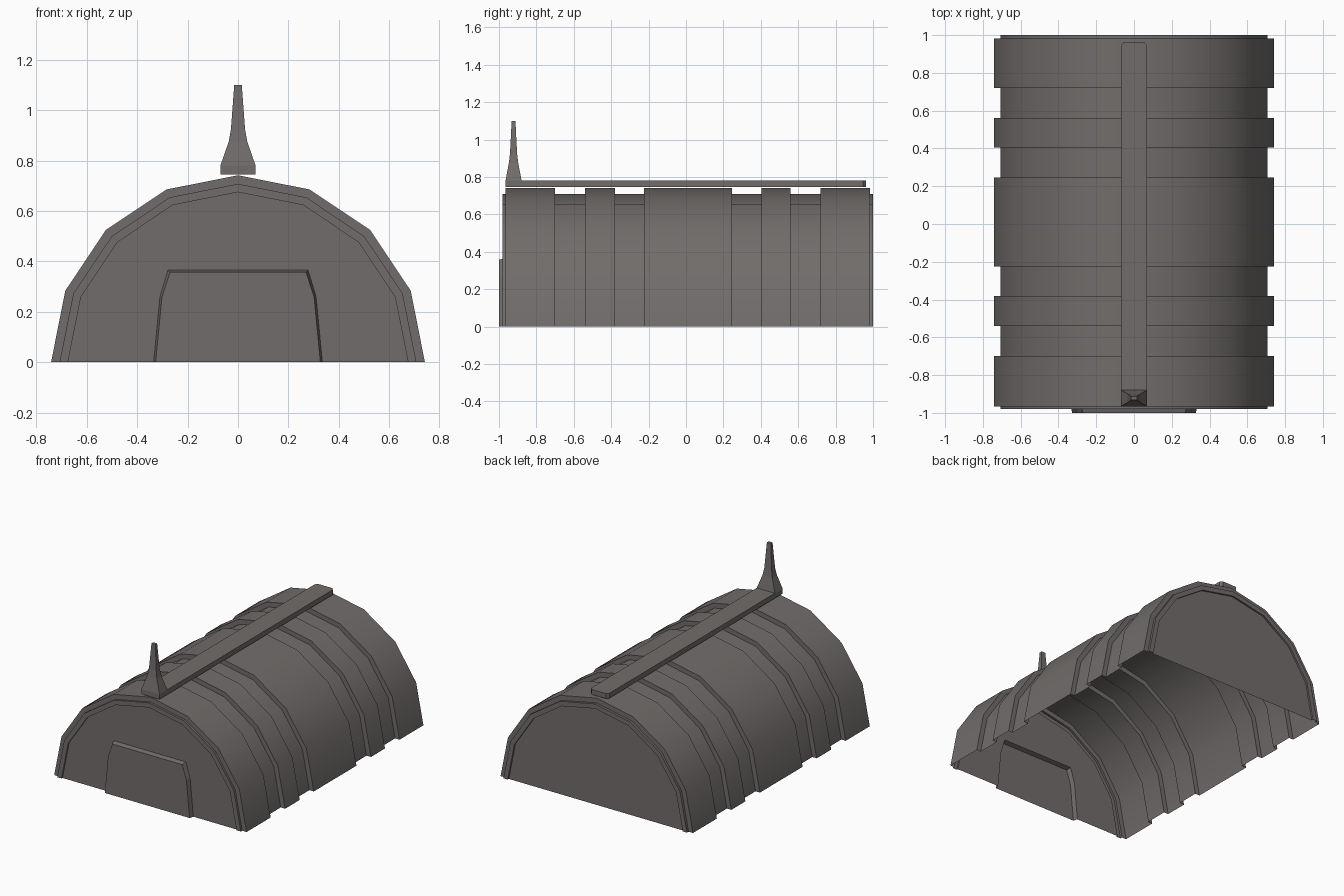
import bpy, bmesh, math

if "Cube" in bpy.data.objects:
    bpy.data.objects.remove(bpy.data.objects["Cube"])

mat = bpy.data.materials.new("warm_dark_grey")
mat.diffuse_color = (0.165, 0.152, 0.147, 1)
mat.use_nodes = True
mat.node_tree.nodes["Principled BSDF"].inputs["Base Color"].default_value = mat.diffuse_color


def finish(name, bm, smooth=False):
    me = bpy.data.meshes.new(name)
    bm.to_mesh(me)
    bm.free()
    me.materials.append(mat)
    ob = bpy.data.objects.new(name, me)
    bpy.context.collection.objects.link(ob)
    if smooth:
        bpy.context.view_layer.objects.active = ob
        ob.select_set(True)
        bpy.ops.object.shade_smooth_by_angle(angle=math.radians(30))
        ob.select_set(False)
    return ob


def loft(bm, rows, closed=False):
    """Join consecutive rows of points with quads; returns vertex rows."""
    vr = [[bm.verts.new(p) for p in r] for r in rows]
    n = len(vr[0])
    for a, b in zip(vr, vr[1:]):
        for j in range(n if closed else n - 1):
            k = (j + 1) % n
            bm.faces.new((a[j], b[j], b[k], a[k]))
    return vr


def arch(r, y):
    return [(r * math.cos(math.pi * i / 8), y, r * math.sin(math.pi * i / 8)) for i in range(9)]


# Ribbed vault with stepped end rims
OUT, IN, RIM = 0.742, 0.708, 0.675
FRONT, BACK = -0.97, 0.988
stations = [(RIM, FRONT), (RIM, -0.98), (IN, -0.98), (IN, -0.965), (OUT, -0.965)]
for a, b in ((-0.70, -0.54), (-0.38, -0.225), (0.245, 0.405), (0.56, 0.72)):
    stations += [(OUT, a), (IN, a), (IN, b), (OUT, b)]
stations += [(OUT, 0.983), (IN, 0.983), (IN, 1.0), (RIM, 1.0), (RIM, BACK)]
bm = bmesh.new()
loft(bm, [arch(r, y) for r, y in stations])
finish("vault_shell", bm, True)

# Door outline, +x to -x
half = [(0.335, 0), (0.31, 0.26), (0.278, 0.366)]
half_in = [(0.327, 0), (0.302, 0.258), (0.27, 0.357)]


def door_row(pts, y):
    return [(x, y, z) for x, z in pts] + [(-x, y, z) for x, z in reversed(pts)]


# End walls (front one is open behind the door)
bm = bmesh.new()
pts = arch(RIM, FRONT) + door_row(half, FRONT)[::-1]
bm.faces.new([bm.verts.new(p) for p in pts])
finish("front_wall", bm)
bm = bmesh.new()
bm.faces.new([bm.verts.new(p) for p in reversed(arch(RIM, BACK))])
finish("back_wall", bm)

# Raised door
bm = bmesh.new()
rows = loft(bm, [door_row(half_in, -1.0), door_row(half, FRONT)])
bm.faces.new(rows[0])
finish("door", bm)

# Ridge beam with chamfered back end
bm = bmesh.new()
outline = [(-0.07, -0.965), (0.07, -0.965), (0.07, 0.945), (0.055, 0.962), (-0.055, 0.962), (-0.07, 0.945)]
rows = loft(bm, [[(x, y, z) for x, y in outline] for z in (0.745, 0.78)], True)
bm.faces.new(rows[0])
bm.faces.new(rows[-1])
bmesh.ops.recalc_face_normals(bm, faces=bm.faces)
finish("ridge_beam", bm)

# Tapered spire: half width, half depth, height
bm = bmesh.new()
secs = [(0.07, 0.043, 0.78), (0.037, 0.025, 0.875), (0.028, 0.019, 0.925), (0.015, 0.010, 1.10)]
rows = loft(bm, [[(sx * w, -0.922 + sy * d, z) for sx, sy in ((-1, -1), (1, -1), (1, 1), (-1, 1))]
                 for w, d, z in secs], True)
bm.faces.new(rows[0])
bm.faces.new(rows[-1])
bmesh.ops.recalc_face_normals(bm, faces=bm.faces)
finish("spire", bm)
